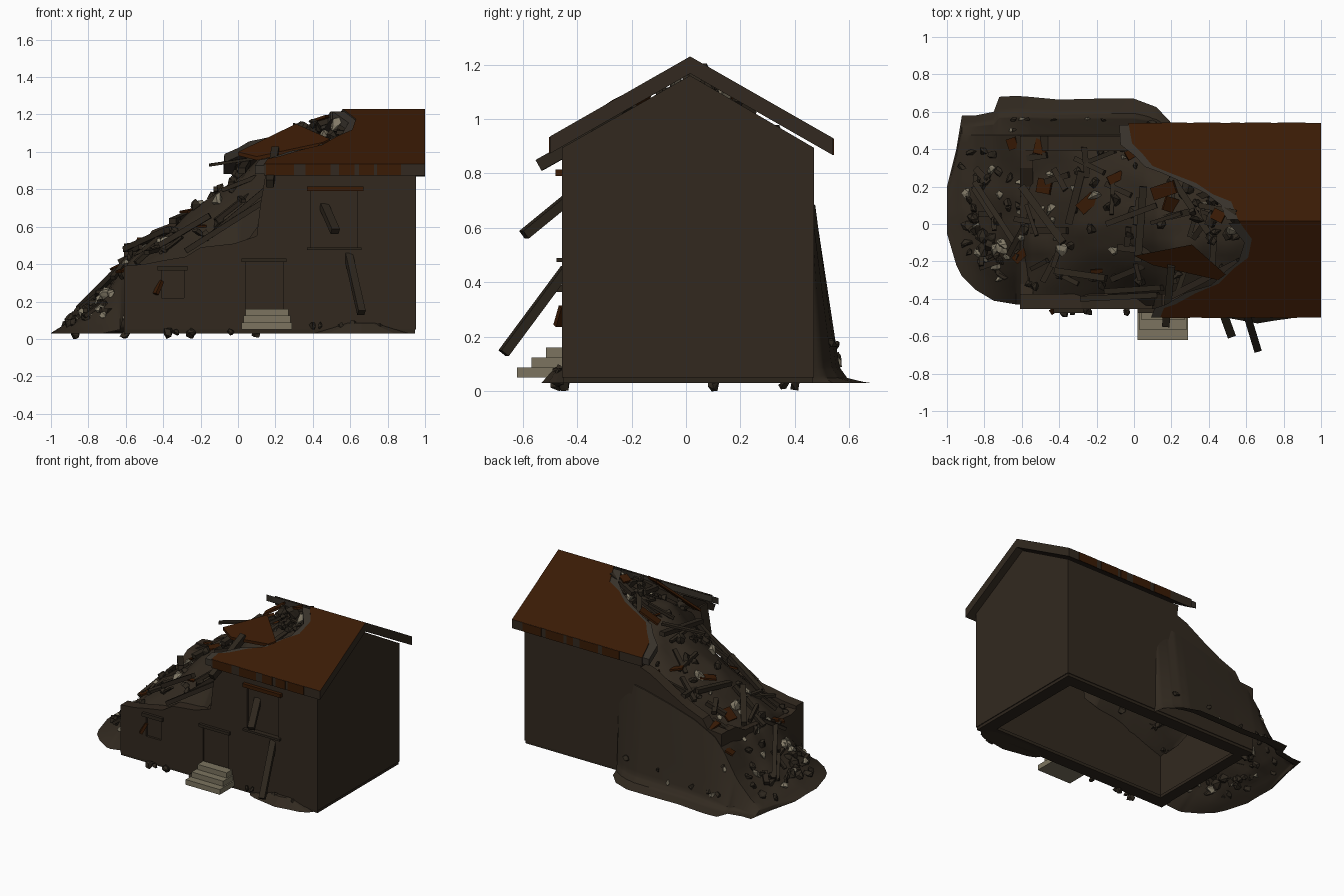
import bpy, bmesh, math, random
from mathutils import Vector, Matrix, Euler, noise

random.seed(11)
R = random.uniform
if "Cube" in bpy.data.objects:
    bpy.data.objects.remove(bpy.data.objects["Cube"])


def material(name, r, g, b):
    m = bpy.data.materials.new(name)
    m.use_nodes = True
    m.diffuse_color = (r, g, b, 1)
    m.node_tree.nodes["Principled BSDF"].inputs["Base Color"].default_value = (r, g, b, 1)
    return m


WALL = material("brown plaster", .032, .022, .0135)
TRIM = material("dark trim", .027, .019, .012)
ROOF = material("rust roof", .041, .0105, .0015)
EDGE = material("roof edge", .032, .022, .014)
TORN = material("torn roof edge", .038, .031, .023)
EARTH = material("earth", .032, .023, .0145)
WOOD = material("old wood", .026, .019, .012)
RUBBLE = material("dark rubble", .028, .021, .0135)
STONE = material("pale stone", .23, .20, .14)
STEP = material("step stone", .20, .175, .115)


def finish(name, bm, *mats, smooth=False):
    if not smooth:
        bmesh.ops.recalc_face_normals(bm, faces=bm.faces)
    me = bpy.data.meshes.new(name)
    bm.to_mesh(me)
    bm.free()
    ob = bpy.data.objects.new(name, me)
    bpy.context.collection.objects.link(ob)
    for m in mats:
        me.materials.append(m)
    for p in me.polygons:
        p.use_smooth = smooth
    return ob


def box(bm, x0, x1, y0, y1, z0, z1):
    m = Matrix.Translation(((x0 + x1) / 2, (y0 + y1) / 2, (z0 + z1) / 2))
    bmesh.ops.create_cube(bm, size=1, matrix=m @ Matrix.Diagonal((x1 - x0, y1 - y0, z1 - z0, 1)))


def beam(bm, a, b, w, h):
    a, b = Vector(a), Vector(b)
    rot = (b - a).to_track_quat('Z', 'Y').to_matrix().to_4x4()
    size = Matrix.Diagonal((w, h, (b - a).length, 1))
    bmesh.ops.create_cube(bm, size=1, matrix=Matrix.Translation((a + b) / 2) @ rot @ size)


def prism(bm, bottom, top):
    lo = [bm.verts.new(p) for p in bottom]
    hi = [bm.verts.new(p) for p in top]
    n = len(lo)
    bm.faces.new(lo[::-1])
    bm.faces.new(hi)
    for i in range(n):
        bm.faces.new((lo[i], lo[(i + 1) % n], hi[(i + 1) % n], hi[i]))


def chunk(bm, p, s):
    m = Matrix.Translation(p) @ Euler((R(0, 6), R(0, 6), R(0, 6))).to_matrix().to_4x4()
    m = m @ Matrix.Diagonal((s, s * R(.6, 1), s * R(.35, .8), 1))
    for v in bmesh.ops.create_icosphere(bm, subdivisions=1, radius=1, matrix=m)["verts"]:
        v.co += Vector((R(-1, 1), R(-1, 1), R(-1, 1))) * s * .28


# Walls: jagged profiles given thickness
def wall_x(name, pts, y0, y1):
    bm = bmesh.new()
    prism(bm, [(x, y0, z) for x, z in pts], [(x, y1, z) for x, z in pts])
    return finish(name, bm, WALL)


def wall_y(name, pts, x0, x1):
    bm = bmesh.new()
    prism(bm, [(x0, y, z) for y, z in pts], [(x1, y, z) for y, z in pts])
    return finish(name, bm, WALL)


front = wall_x("front_wall", [(.95, .05), (.95, .895), (.15, .895), (.12, .72), (.1, .55), (-.02, .51),
               (-.2, .49), (-.28, .44), (-.4, .42), (-.5, .4), (-.61, .39), (-.61, .05)], -.455, -.375)
wall_x("back_wall", [(.95, .05), (.95, .895), (.02, .895), (.03, .82), (-.05, .79), (-.2, .7),
       (-.33, .63), (-.46, .58), (-.5, .52), (-.61, .51), (-.61, .05)], .39, .47)
wall_y("right_gable_wall", [(-.454, .051), (.469, .051), (.469, .895), (.015, 1.16), (-.454, .895)], .87, .951)
wall_y("left_wall", [(-.454, .051), (.469, .051), (.469, .509), (.3, .5), (.2, .44), (-.05, .42),
       (-.2, .36), (-.32, .35), (-.454, .389)], -.609, -.54)

# Door and window recesses
OPENINGS = [(.04, .24, .04, .41), (.39, .64, .49, .79), (-.41, -.29, .22, .365)]
bm = bmesh.new()
for x0, x1, z0, z1 in OPENINGS:
    box(bm, x0, x1, -.5, -.44, z0, z1)
cutter = finish("opening_cutter", bm)
mod = front.modifiers.new("openings", 'BOOLEAN')
mod.operation = 'DIFFERENCE'
mod.object = cutter
bpy.context.view_layer.objects.active = front
bpy.ops.object.modifier_apply(modifier=mod.name)
bpy.data.objects.remove(cutter)

# Lintels and sills
bm = bmesh.new()
box(bm, .02, .26, -.475, -.45, .41, .43)
box(bm, -.43, -.27, -.475, -.45, .365, .39)
box(bm, .37, .66, -.475, -.45, .475, .49)
finish("lintels_and_sill", bm, TRIM)
bm = bmesh.new()
box(bm, .37, .67, -.48, -.45, .79, .815)
finish("window_lintel", bm, ROOF)

# Foundation frame
bm = bmesh.new()
box(bm, -.61, .945, -.45, -.36, .03, .052)
box(bm, -.61, .945, .375, .465, .03, .052)
box(bm, -.605, -.525, -.36, .375, .03, .052)
box(bm, .855, .945, -.36, .375, .03, .052)
finish("foundation", bm, TRIM)

# Entrance steps
bm = bmesh.new()
for i in range(3):
    box(bm, .02 + .01 * i, .29 - .01 * i, -.62 + .053 * i, -.45, .05 + .037 * i, .087 + .037 * i)
finish("entrance_steps", bm, STEP)


# Roof: two sloping slabs with torn left edges
def roof_z(y):
    return 1.23 - .571 * abs(y - .015)


def roof_slab(name, plan, drop, thick, top_mat, side_mat):
    bm = bmesh.new()
    prism(bm, [(x, y, roof_z(y) - drop - thick) for x, y in plan],
          [(x, y, roof_z(y) - drop) for x, y in plan])
    bmesh.ops.recalc_face_normals(bm, faces=bm.faces)
    for f in bm.faces:
        f.material_index = 0 if f.normal.z > .5 else 1
    return finish(name, bm, top_mat, side_mat)


BACK = [(-.03, .54), (-.01, .43), (.05, .37), (.1, .31), (.2, .27), (.33, .22), (.42, .16), (.52, .12), (.56, .015)]
FRONT = [(.56, .015), (.63, -.08), (.61, -.18), (.53, -.24), (.45, -.32), (.33, -.37), (.22, -.43), (.16, -.45),
         (.14, -.5)]
for side, torn, y0, y1 in (("back", BACK, .015, .54), ("front", FRONT, -.5, .015)):
    roof_slab(side + "_roof", torn + [(1, y0), (1, y1)], 0, .063, ROOF, EDGE)
    under = [(x - R(.035, .065), min(max(y + R(-.02, .01), y0), y1 - .01)) for x, y in torn]
    roof_slab(side + "_roof_torn_layer", under + [(.9, y0 + .01), (.9, y1 - .01)], .008, .045, TORN, TORN)

# Rusty patches on the eaves
bm = bmesh.new()
for y in (-.5, .54):
    x = .15
    while x < .9:
        w = R(.05, .15)
        box(bm, x, min(x + w, .99), y - .003, y + .003, roof_z(y) - .062, roof_z(y) - .001)
        x += w + R(.015, .06)
finish("eave_patches", bm, ROOF)

# Earth slope: x, front y, back y, front height, crest height, back height
STATIONS = [(-1, -.05, .2, .03, .032, .03), (-.95, -.22, .4, .03, .06, .05), (-.92, -.28, .58, .03, .08, .06),
            (-.85, -.35, .58, .03, .12, .11), (-.75, -.41, .6, .03, .21, .21), (-.72, -.415, .68, .03, .24, .25),
            (-.63, -.43, .685, .05, .36, .4), (-.56, -.435, .68, .32, .43, .48), (-.4, -.435, .665, .36, .55, .56),
            (-.2, -.435, .67, .42, .71, .62), (0, -.435, .67, .45, .86, .67), (.12, -.435, .625, .62, .96, .69),
            (.2, -.435, .54, .78, 1., .68), (.22, -.435, .46, .8, 1.01, .69), (.64, -.435, .46, .82, 1.08, .8),
            (.74, -.435, .46, .5, .8, .5), (.88, -.435, .46, .06, .06, .06)]
APRON = [(0, 1), (.15, .7), (.36, .28), (.46, .09), (.6, .03), (1, 0)]


def station(x):
    for a, b in zip(STATIONS, STATIONS[1:]):
        if x <= b[0]:
            t = (x - a[0]) / (b[0] - a[0])
            return [p + (q - p) * t for p, q in zip(a, b)]
    return STATIONS[-1]


def slope_point(x, s):
    # s runs 0..1 across the crown, then 1..2 down the rear apron
    _, yf, yb, f, p, b = station(x)
    yi = min(.475 if x < .2 else .46, yb - .06) if x < .1 else .46
    if s <= 1:
        k = math.sin(math.pi * s)
        z = (f if s < .5 else b) * (1 - k) + p * k
        z += .035 * noise.noise(Vector((x * 6, s * 7, 0))) * k * min(1, (x + 1) * 3)
        return Vector((x, yf + (yi - yf) * s, max(z, .03)))
    i = min(int((s - 1) * 5), 4)
    u = (s - 1) * 5 - i
    ty, tz = (APRON[i][k] * (1 - u) + APRON[i + 1][k] * u for k in (0, 1))
    return Vector((x, yi + (yb - yi) * ty, .03 + (b - .03) * tz))


bm = bmesh.new()
NX, NY = 70, 40
xs = sorted({-1 + 1.88 * i / NX for i in range(NX + 1)} | {s[0] for s in STATIONS})
rows = [[bm.verts.new(slope_point(x, 2 * j / NY)) for j in range(NY + 1)] for x in xs]
for a, b in zip(rows, rows[1:]):
    for j in range(NY):
        bm.faces.new((a[j], b[j], b[j + 1], a[j + 1]))
mound = finish("earth_slope", bm, EARTH, smooth=True)
mound.select_set(True)
bpy.ops.object.shade_smooth_by_angle(angle=math.radians(40))
mound.select_set(False)

# Low dirt pile at the front foot
bm = bmesh.new()
ring = [(.66 + .25 * math.cos(a), -.45 + .085 * math.sin(a) * R(.8, 1)) for a in
        [math.tau * i / 16 for i in range(16)]]
prism(bm, [(x, y, .03) for x, y in ring], [(.66 + (x - .66) * .3, -.45 + (y + .45) * .4, .085) for x, y in ring])
finish("front_dirt", bm, EARTH)

# Scattered rubble: on the slope, around the left foot, on the apron and along the front
dark, pale, rust, wood = (bmesh.new() for _ in range(4))
for i in range(85):
    p = slope_point(R(-.88, .5), R(.1, .95))
    chunk(pale if i % 4 == 0 else dark, p + Vector((0, 0, .01)), R(.02, .045))
for i in range(24):
    p = slope_point(R(-.93, -.68), R(.2, .9))
    chunk(pale if i % 4 == 0 else dark, p + Vector((0, 0, .012)), R(.025, .05))
for i in range(9):
    chunk(pale if i % 3 == 0 else dark, slope_point(R(-.85, .1), R(1.1, 1.6)), R(.018, .03))
for x in (-.37, -.33, -.25, -.04, .4, .44, .55, .62, .7, .76):
    chunk(dark, Vector((x, -.47, .035 if x < .3 else .07)), R(.018, .032))
for x, y in ((-.25, -.45), (-.87, .1), (.1, .36), (-.6, .4)):
    chunk(dark, Vector((x, y, .026)), .03)
for i in range(14):
    chunk(pale if i % 5 == 0 else dark, Vector((R(.28, .56), R(-.1, .14), R(1.07, 1.15))), R(.03, .05))

# Broken planks lying on the slope
for i in range(42):
    p = slope_point(R(-.85, .45), R(.14, .9)) + Vector((0, 0, .025))
    a, l = R(0, math.tau), R(.04, .1)
    d = Vector((math.cos(a) * l, math.sin(a) * l, R(-.02, .03) + .6 * math.cos(a) * l))
    p.y = min(max(p.y, -.34), .36)
    beam(wood, p - d, p + d, R(.02, .036), R(.012, .028))

# Fallen tile plates
for x, s in ((-.65, .95), (-.5, .93), (-.6, .3), (-.48, .7), (-.25, .6), (-.2, .2), (0, .9), (.2, .6), (-.1, .75)):
    p = slope_point(x, s) + Vector((0, 0, .02))
    d = Vector((R(-.05, .05), R(-.04, .04), R(-.01, .03)))
    beam(rust, p - d, p + d, R(.04, .08), .012)
sheet = [(0, -.17, 1.0), (.1, -.22, .975), (.45, -.3, 1.05), (.49, -.27, 1.07), (.31, -.11, 1.15)]
prism(rust, [(x, y, z - .02) for x, y, z in sheet], sheet)
beam(rust, (.42, .06, 1.17), (.48, .03, 1.19), .06, .014)
beam(rust, (.1, .16, 1.0), (.22, .2, 1.08), .07, .014)
beam(rust, (-.44, -.47, .24), (-.41, -.45, .31), .03, .02)

# Main timbers, including those leaning out of the front
for a, b, w, h in [((.59, -.44, .45), (.66, -.67, .14), .04, .035), ((.46, -.43, .71), (.52, -.595, .575), .045, .035),
                   ((.17, -.54, .83), (.2, -.22, 1.01), .04, .045), ((.17, -.4, .87), (.56, -.2, 1.06), .035, .04),
                   ((-.28, -.4, .47), (.13, -.38, .73), .03, .03), ((-.15, -.36, .55), (.15, -.34, .8), .03, .03),
                   ((-.6, .2, .48), (-.38, -.1, .58), .04, .03), ((-.85, .22, .16), (-.64, -.1, .37), .03, .03),
                   ((.2, .25, 1.03), (.4, -.05, 1.12), .035, .035), ((-.15, 0, .93), (.12, .1, .97), .03, .015),
                   ((.05, .2, .95), (.02, -.2, .9), .04, .03), ((.35, .1, 1.12), (.55, .06, 1.19), .03, .03),
                   ((-.35, .0, .63), (-.28, .28, .66), .04, .03), ((-.42, -.25, .5), (-.15, -.29, .66), .035, .03)]:
    beam(wood, a, b, w, h)

# Nothing drops below the ground plane
for bm in (dark, pale, rust, wood):
    for v in bm.verts:
        v.co.z = max(v.co.z, 0)
        v.co.x = max(v.co.x, -.97)
finish("dark_rubble", dark, RUBBLE)
finish("pale_rubble", pale, STONE)
finish("fallen_roof_plates", rust, ROOF)
finish("broken_timbers", wood, WOOD)
